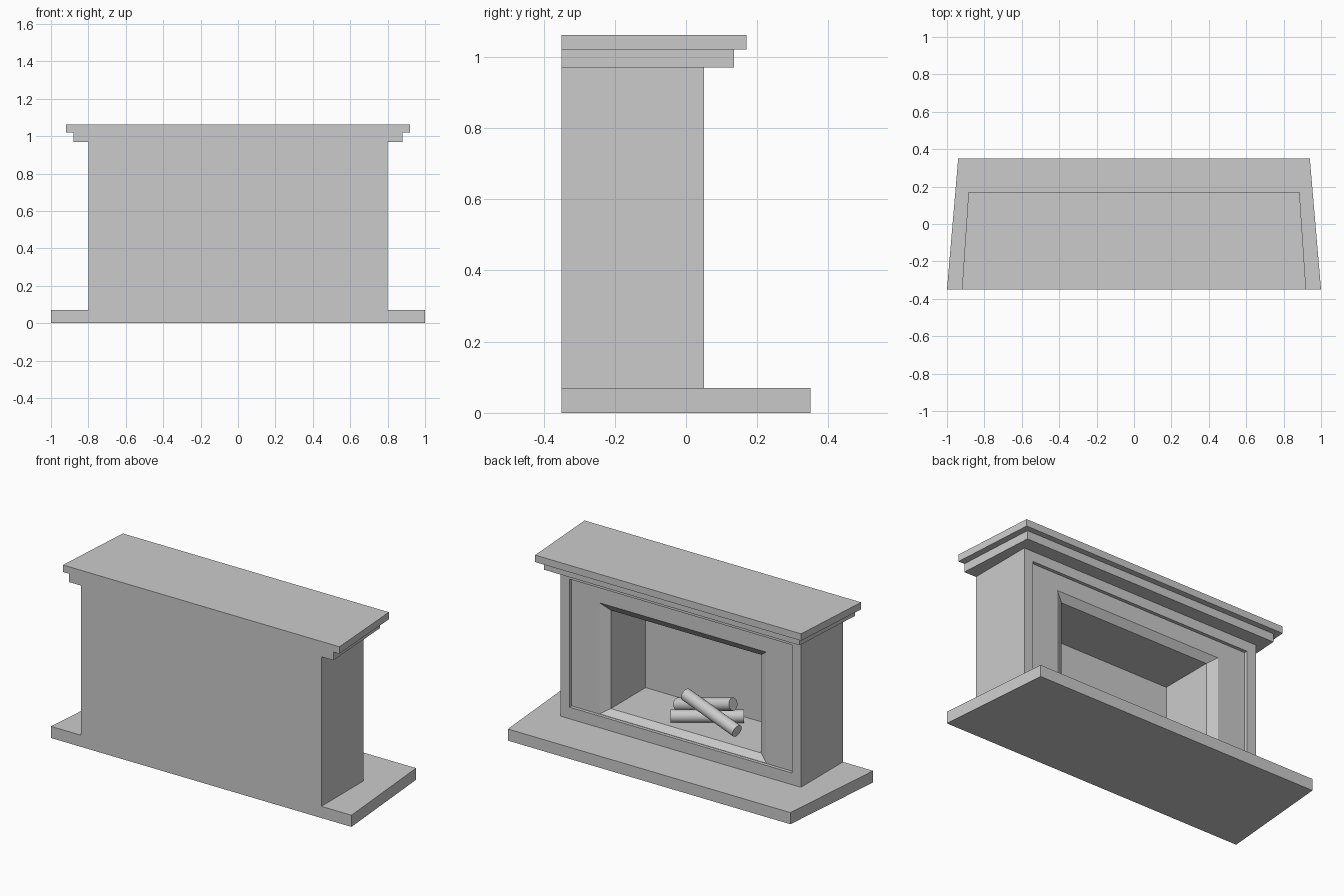
import bpy, bmesh
from mathutils import Vector

if "Cube" in bpy.data.objects:
    bpy.data.objects.remove(bpy.data.objects["Cube"])


def mesh_object(name, bm):
    bmesh.ops.recalc_face_normals(bm, faces=bm.faces)
    me = bpy.data.meshes.new(name)
    bm.to_mesh(me)
    bm.free()
    ob = bpy.data.objects.new(name, me)
    bpy.context.collection.objects.link(ob)
    return ob


def lofted_rectangles(name, rings):
    """Join upright rectangles (half width, y, z bottom, z top) and cap both ends."""
    bm = bmesh.new()
    loops = [[bm.verts.new(p) for p in ((-w, y, z0), (w, y, z0), (w, y, z1), (-w, y, z1))]
             for w, y, z0, z1 in rings]
    for a, b in zip(loops, loops[1:]):
        for i in range(4):
            j = (i + 1) % 4
            bm.faces.new((a[i], a[j], b[j], b[i]))
    bm.faces.new(loops[0])
    bm.faces.new(loops[-1])
    return mesh_object(name, bm)


def slab(name, w_back, w_front, y_front, z0, z1):
    """Slab that narrows from the wall side towards the room."""
    return lofted_rectangles(name, [(w_back, -0.35, z0, z1), (w_front, y_front, z0, z1)])


def log(name, centre, axis, length=0.4, radius=0.036):
    bpy.ops.mesh.primitive_cylinder_add(vertices=24, radius=radius, depth=length, location=centre)
    ob = bpy.context.object
    ob.name = name
    ob.rotation_euler = Vector(axis).to_track_quat('Z', 'Y').to_euler()
    bpy.ops.object.shade_smooth_by_angle()


# Hearth and two-step mantel
slab("hearth", 1.0, 0.94, 0.35, 0.0, 0.07)
slab("mantel_moulding", 0.88, 0.85, 0.135, 0.97, 1.02)
slab("mantel_shelf", 0.92, 0.885, 0.17, 1.02, 1.062)

# Surround: outer block, sunken panel, splayed opening and firebox in one loft
lofted_rectangles("surround", [
    (0.80, -0.35, 0.07, 0.97),
    (0.80, 0.05, 0.07, 0.97),
    (0.74, 0.05, 0.14, 0.91),
    (0.74, 0.03, 0.14, 0.91),
    (0.555, 0.03, 0.142, 0.81),
    (0.50, 0.0, 0.177, 0.768),
    (0.50, -0.33, 0.177, 0.768),
])

# Stacked logs
log("log_bottom", (-0.03, -0.16, 0.212), (-0.822, -0.568, 0))
log("log_back", (-0.017, -0.16, 0.28), (-0.958, 0.051, 0.278))
log("log_top", (-0.098, -0.10, 0.274), (-0.385, 0.059, -0.097))
